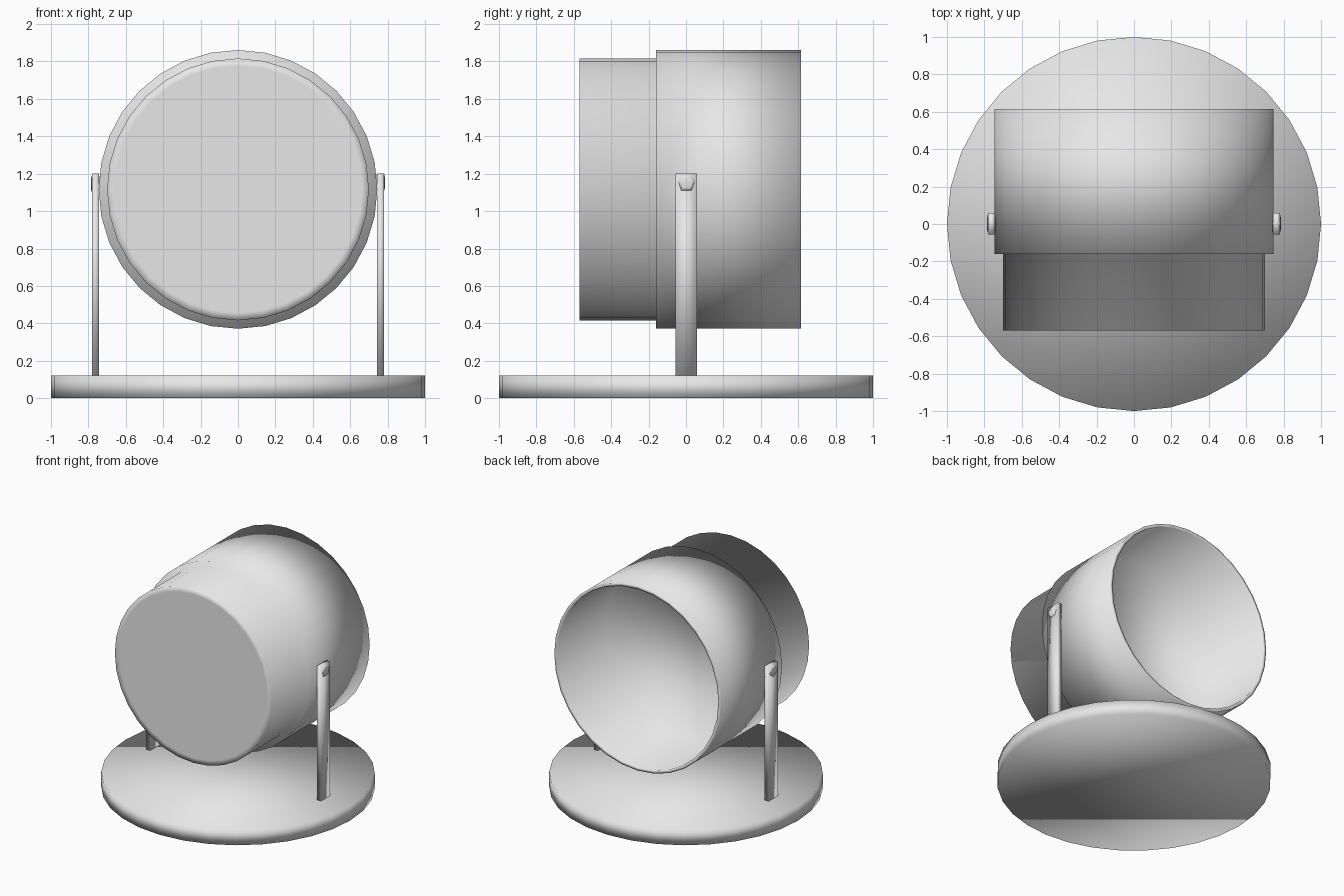
import bpy, bmesh, math
from mathutils import Matrix, Vector

cube = bpy.data.objects.get("Cube")
if cube:
    bpy.data.objects.remove(cube, do_unlink=True)

# Single plain grey finish
grey = bpy.data.materials.new("light grey")
grey.use_nodes = True
grey.diffuse_color = (0.8, 0.8, 0.8, 1)
grey.node_tree.nodes["Principled BSDF"].inputs["Base Color"].default_value = (0.8, 0.8, 0.8, 1)


def finish(name, bm):
    """Turn a bmesh into a smooth-shaded, coloured object."""
    bmesh.ops.recalc_face_normals(bm, faces=bm.faces)
    for f in bm.faces:
        f.smooth = True
    mesh = bpy.data.meshes.new(name)
    bm.to_mesh(mesh)
    bm.free()
    mesh.materials.append(grey)
    obj = bpy.data.objects.new(name, mesh)
    bpy.context.collection.objects.link(obj)
    return obj


def lathe(name, profile, matrix, sides=32):
    """Revolve (radius, height) pairs about local z, capping both ends."""
    bm = bmesh.new()
    rings = []
    for r, h in profile:
        ring = []
        for i in range(sides):
            a = 2 * math.pi * i / sides
            ring.append(bm.verts.new(matrix @ Vector((r * math.sin(a), r * math.cos(a), h))))
        rings.append(ring)
    for lo, hi in zip(rings, rings[1:]):
        for i in range(sides):
            j = (i + 1) % sides
            bm.faces.new((lo[i], lo[j], hi[j], hi[i]))
    bm.faces.new(rings[0])
    bm.faces.new(rings[-1])
    return finish(name, bm)


# Round base plate
lathe("base_plate", [(1.0, 0.0), (1.0, 0.12)], Matrix())

# Stepped drum: closed narrow front, wider hollow back; local z points to +y
drum_matrix = Matrix.Translation((0, 0, 1.116)) @ Matrix.Rotation(-math.pi / 2, 4, "X")
drum_profile = [
    (0.66, -0.57), (0.70, -0.57),        # front cap rim
    (0.70, -0.16), (0.745, -0.16),       # step
    (0.745, 0.615), (0.72, 0.615),       # back rim
    (0.72, 0.0),                         # cavity wall and floor
]
lathe("drum", drum_profile, drum_matrix)

# Upright supports and pivot pins on both sides
for side, label in ((1, "left"), (-1, "right")):
    bm = bmesh.new()
    bmesh.ops.create_cube(bm, size=1.0)
    bmesh.ops.scale(bm, vec=(0.036, 0.116, 1.09), verts=bm.verts)
    bmesh.ops.translate(bm, vec=(side * 0.762, 0.002, 0.657), verts=bm.verts)
    finish(label + "_support", bm)

    pin_matrix = (Matrix.Translation((side * 0.74, 0.002, 1.15))
                  @ Matrix.Rotation(side * math.pi / 2, 4, "Y")
                  @ Matrix.Rotation(math.pi / 2, 4, "Z"))
    lathe(label + "_pivot_pin", [(0.048, 0.0), (0.048, 0.042), (0.03, 0.046)], pin_matrix, sides=5)
